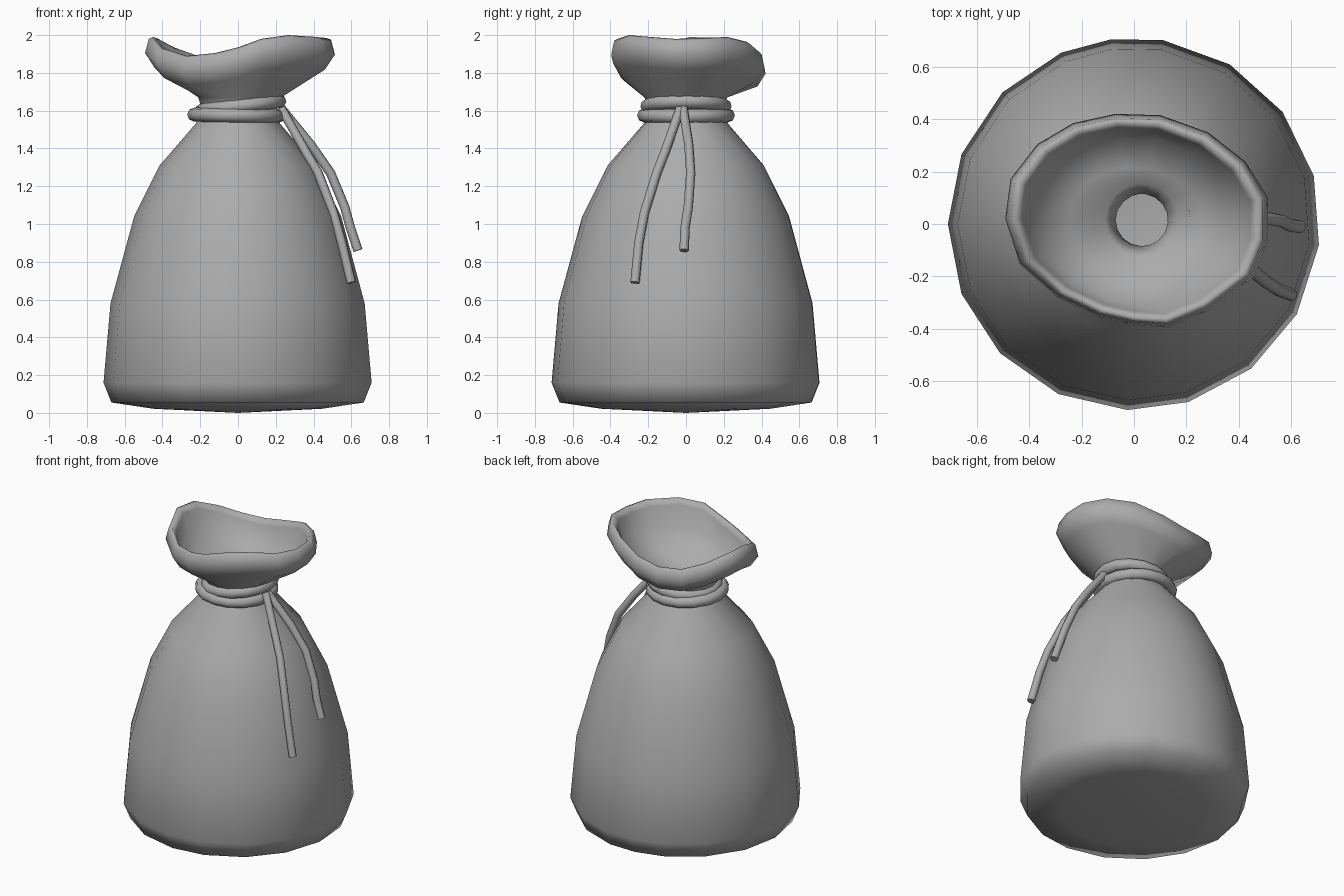
import bpy, bmesh
from math import cos, sin, pi, radians

if "Cube" in bpy.data.objects:
    bpy.data.objects.remove(bpy.data.objects["Cube"])

# Angles of the sack's 17 sides
ANG = [180, 158, 135, 113, 97, 81, 59, 37, 15, -6.5, -29, -51, -73, -92, -114, -136, -158]

# Uneven mouth outline, one point per side
RIM = [(-.485, .02, 1.99), (-.465, .17, 1.985), (-.365, .30, 1.935), (-.23, .38, 1.89),
       (-.07, .415, 1.88), (.10, .41, 1.91), (.28, .345, 1.965), (.42, .235, 1.99),
       (.505, .10, 1.985), (.505, -.06, 1.98), (.45, -.20, 1.99), (.285, -.325, 2.0),
       (.13, -.39, 1.98), (0, -.38, 1.935), (-.13, -.35, 1.905), (-.29, -.275, 1.89),
       (-.43, -.15, 1.93)]

GREY = bpy.data.materials.new("dark_grey")
GREY.diffuse_color = (.41, .41, .41, 1)
GREY.use_nodes = True
GREY.node_tree.nodes["Principled BSDF"].inputs["Base Color"].default_value = GREY.diffuse_color


def circle(r, z, cx=0.0, cy=0.0):
    return [(cx + r * cos(radians(a)), cy + r * sin(radians(a)), z) for a in ANG]


def mouth(scale, drop, level=0.0, z0=1.66):
    # level blends the wavy height towards a flat ring at z0
    return [(.01 + (x - .01) * scale, y * scale, (z - drop) * (1 - level) + z0 * level)
            for x, y, z in RIM]


def add_object(name, data):
    data.materials.append(GREY)
    bpy.context.collection.objects.link(bpy.data.objects.new(name, data))


def loft(name, rings, start, end):
    bm = bmesh.new()
    loops = [[bm.verts.new(p) for p in ring] for ring in rings]
    n = len(ANG)
    for a, b in zip(loops, loops[1:]):
        for i in range(n):
            j = (i + 1) % n
            bm.faces.new((a[i], a[j], b[j], b[i]))
    for loop, p in ((loops[0], start), (loops[-1], end)):
        c = bm.verts.new(p)
        for i in range(n):
            bm.faces.new((loop[i], loop[(i + 1) % n], c))
    bmesh.ops.recalc_face_normals(bm, faces=bm.faces)
    for f in bm.faces:
        f.smooth = True
    me = bpy.data.meshes.new(name)
    bm.to_mesh(me)
    bm.free()
    add_object(name, me)


# Sack: outside from the base up, over the lip, then down the inside
outer = [circle(r, z) for r, z in
         [(.45, .022), (.67, .055), (.712, .16), (.675, .58), (.55, 1.04), (.415, 1.31), (.225, 1.53)]]
neck = [circle(.19, 1.60), circle(.22, 1.67, .01)]
lip = [mouth(.91, .145, .1), mouth(1.015, .085), mouth(.975, .01), mouth(.93, 0), mouth(.88, .04)]
bowl = [mouth(.80, .14, .2), mouth(.52, .15, .75), circle(.14, 1.67, .03, .015), circle(.10, 1.60, .03, .015)]
inner = [circle(r, z) for r, z in
         [(.15, 1.50), (.34, 1.28), (.48, 1.02), (.60, .57), (.64, .18), (.58, .12)]]
loft("sack", outer + neck + lip + bowl + inner, (0, 0, 0), (0, 0, .09))


def tube(name, pts, radius, closed=False):
    cu = bpy.data.curves.new(name, 'CURVE')
    cu.dimensions = '3D'
    cu.bevel_depth = radius
    cu.bevel_resolution = 2
    cu.use_fill_caps = True
    sp = cu.splines.new('POLY')
    sp.points.add(len(pts) - 1)
    for p, co in zip(sp.points, pts):
        p.co = (*co, 1)
    sp.use_cyclic_u = closed
    sp.use_smooth = True
    add_object(name, cu)


# Two tilted rope loops around the neck
def rope_loop(name, cx, r, z, tilt):
    pts = []
    for i in range(16):
        a = 2 * pi * i / 16
        pts.append((cx + r * cos(a), r * sin(a), z + tilt * cos(a)))
    tube(name, pts, .037, True)


rope_loop("upper_rope_loop", .014, .205, 1.625, .024)
rope_loop("lower_rope_loop", -.01, .222, 1.575, -.004)

# Loose rope ends hanging down the right side
tube("short_rope_end", [(.23, -.015, 1.61), (.385, .015, 1.42), (.49, .025, 1.27),
                        (.565, .012, 1.09), (.595, -.005, .98), (.635, -.01, .86)], .025)
tube("long_rope_end", [(.23, -.03, 1.61), (.36, -.112, 1.38), (.425, -.155, 1.27),
                       (.505, -.22, 1.06), (.55, -.25, .9), (.60, -.27, .69)], .025)
